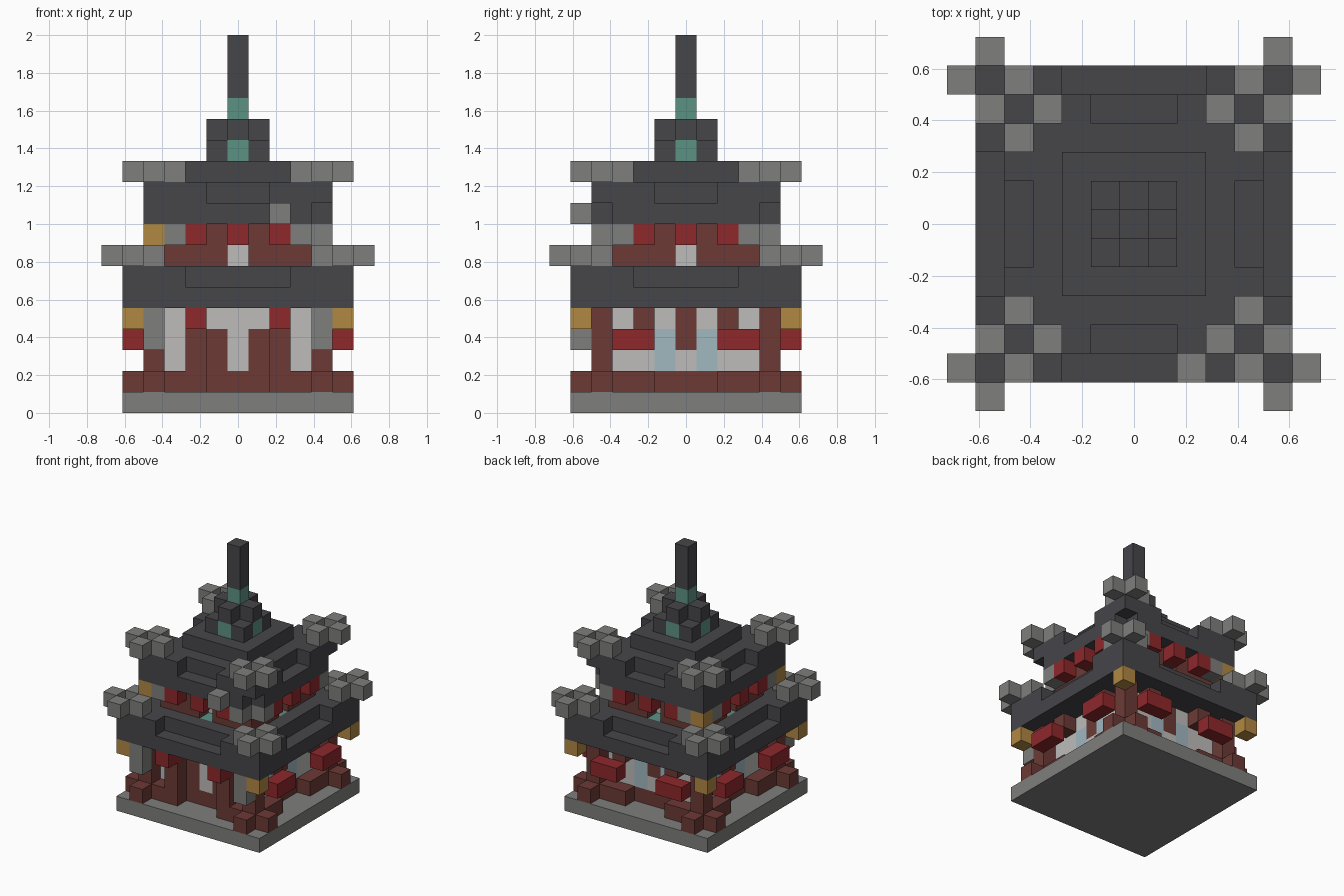
import bpy, bmesh
from mathutils import Vector

if "Cube" in bpy.data.objects:
    bpy.data.objects.remove(bpy.data.objects["Cube"], do_unlink=True)

U = 1 / 9          # edge of one block
cells = {}         # block position -> (part, colour)

COLOURS = {
    "stone_grey": (126, 126, 125), "roof_slate": (70, 70, 74),
    "dark_red_timber": (108, 58, 53), "bright_red": (142, 40, 43),
    "plaster_white": (189, 188, 186), "lantern_gold": (176, 136, 66),
    "window_blue": (160, 184, 192), "verdigris_teal": (92, 146, 132),
}
GREY, SLATE, TIMBER, RED, WHITE, GOLD, BLUE, TEAL = COLOURS


def block(part, colour, xs, ys, zs, turns=(0,)):
    """Fill inclusive block ranges, repeated for each quarter turn; no colour carves."""
    for x in range(xs[0], xs[1] + 1):
        for y in range(ys[0], ys[1] + 1):
            for z in range(zs[0], zs[1] + 1):
                for t in turns:
                    p, q = x, y
                    for _ in range(t):
                        p, q = -q, p
                    if colour:
                        cells[p, q, z] = (part, colour)
                    else:
                        cells.pop((p, q, z), None)


def square(part, colour, r, z0, z1):
    block(part, colour, (-r, r), (-r, r), (z0, z1))


def at(v):
    return (v, v)


ALL, PLAIN = (0, 1, 2, 3), (1, 2, 3)   # quarter turns; 0 is the front

# Base and ground floor walls
square("base", GREY, 5, 0, 0)
square("floor_sill", TIMBER, 3, 1, 1)
square("lower_walls", WHITE, 3, 2, 4)

# Corner posts with feet, and sill railings
block("corner_posts", TIMBER, at(4), at(-4), (1, 4), ALL)
for s in (-1, 1):
    block("post_feet", TIMBER, at(4 * s), at(-5), at(1), ALL)
    block("railings", TIMBER, (min(2 * s, 3 * s), max(2 * s, 3 * s)), at(-4), at(1), ALL)

    # Front entrance
    block("doors", TIMBER, at(s), at(-3), (2, 3))
    block("door_pillars", TIMBER, at(2 * s), at(-4), (1, 3))
    block("door_brackets", RED, at(2 * s), (-5, -4), at(4))
    block("front_hangings", GREY, at(4 * s), at(-5), (3, 4))

    # Windows, awnings and brackets on the other sides
    block("windows", BLUE, at(s), at(-3), (2, 3), PLAIN)
    block("awnings", RED, (min(2 * s, 3 * s), max(2 * s, 3 * s)), at(-5), at(3), PLAIN)
    block("awning_brackets", TIMBER, at(2 * s), at(-4), at(4), PLAIN)
block("window_posts", TIMBER, at(0), at(-3), (3, 4), PLAIN)
block("lower_lanterns", GOLD, at(5), at(-5), at(4), ALL)

# Lower roof with notched eaves
square("lower_roof", SLATE, 5, 5, 6)
block("lower_roof", None, (-2, 2), at(-5), at(6), ALL)
block("balcony_floor", TEAL, at(0), at(-3), at(6), ALL)

# Upper storey with recessed doors and brackets
square("upper_walls", TIMBER, 3, 7, 8)
block("upper_walls", None, at(0), at(-3), at(7), ALL)
block("upper_doors", WHITE, at(0), at(-2), at(7), ALL)
for x in (-2, 0, 2):
    block("upper_brackets", RED, at(x), at(-4), at(8), ALL)
for x in (-3, 3):
    block("upper_corner_brackets", GREY, at(x), at(-4), at(8), ALL)
for y in (-4, 4):
    block("upper_lanterns", GOLD, at(-4), at(y), at(8))

# Upper roof with notched eaves and two broken corners
square("upper_roof", SLATE, 4, 9, 10)
block("upper_roof", None, (-1, 1), at(-4), at(10), ALL)
for y in (-4, 4):
    block("upper_roof", None, at(4), at(y), at(9))
block("loose_ornament", GREY, at(2), at(-5), at(9))
square("roof_cap", SLATE, 2, 11, 11)

# Cross-shaped ornaments on the roof corners
for c, z in ((5, 7), (4, 11)):
    for dx, dy in ((1, 0), (-1, 0), (0, 1), (0, -1)):
        block("corner_ornaments", GREY, at(c + dx), at(c + dy), at(z), ALL)

# Crown and spire
square("crown", SLATE, 1, 12, 12)
block("crown_panels", TEAL, at(0), at(-1), at(12), ALL)
block("crown", SLATE, at(0), (-1, 0), at(13), ALL)
block("spire_collar", TEAL, at(0), at(0), at(14))
block("spire", SLATE, at(0), at(0), (15, 17))


def linear(c):
    c /= 255
    return c / 12.92 if c <= 0.04045 else ((c + 0.055) / 1.055) ** 2.4


materials = {}
for name, rgb in COLOURS.items():
    mat = bpy.data.materials.new(name)
    mat.use_nodes = True
    colour = [linear(c) for c in rgb] + [1]
    mat.diffuse_color = colour
    mat.node_tree.nodes["Principled BSDF"].inputs["Base Color"].default_value = colour
    materials[name] = mat

# One mesh per part, keeping only faces open to the outside
parts = {}
for pos, (part, colour) in cells.items():
    parts.setdefault((part, colour), []).append(pos)

for (part, colour), positions in parts.items():
    bm = bmesh.new()
    for pos in positions:
        centre = Vector(pos) + Vector((0, 0, 0.5))
        for axis in range(3):
            for sign in (-1, 1):
                n = Vector((0, 0, 0))
                n[axis] = sign
                if tuple(int(a + b) for a, b in zip(pos, n)) in cells:
                    continue
                a = Vector((0, 0, 0))
                a[(axis + 1) % 3] = 1
                b = n.cross(a)
                mid = centre + n / 2
                ring = [mid + (a * i + b * j) / 2 for i, j in ((1, 1), (-1, 1), (-1, -1), (1, -1))]
                bm.faces.new([bm.verts.new(v * U) for v in ring])
    bmesh.ops.remove_doubles(bm, verts=bm.verts, dist=0.001)
    bmesh.ops.dissolve_limit(bm, angle_limit=0.01, verts=bm.verts, edges=bm.edges)
    mesh = bpy.data.meshes.new(part)
    bm.to_mesh(mesh)
    bm.free()
    mesh.materials.append(materials[colour])
    bpy.context.collection.objects.link(bpy.data.objects.new(part, mesh))
